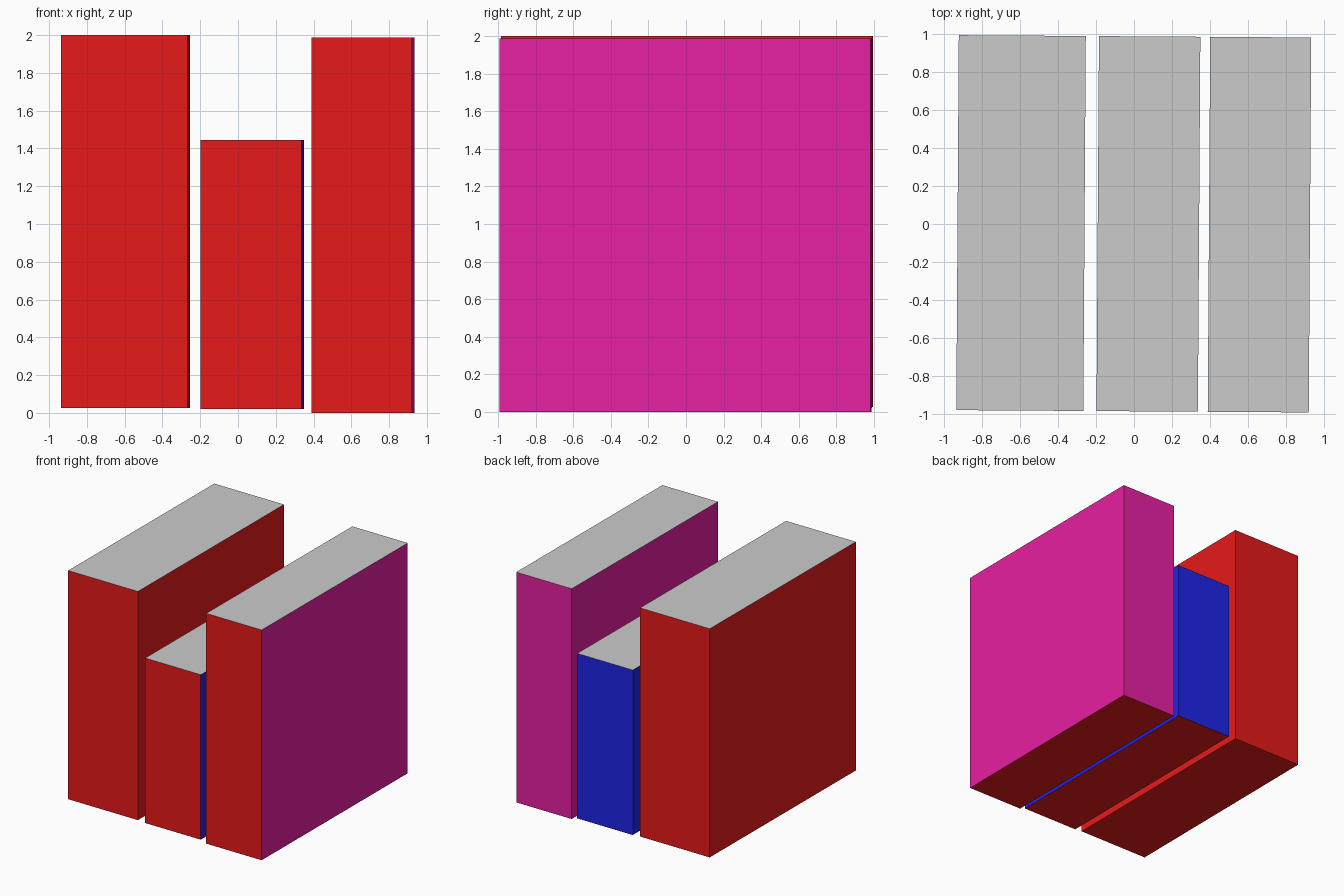
import bpy
import bmesh
from mathutils import Matrix

if "Cube" in bpy.data.objects:
    bpy.data.objects.remove(bpy.data.objects["Cube"])

TURN = -0.0066      # the whole row is turned very slightly clockwise
DEPTH = 1.975


def material(name, rgb):
    mat = bpy.data.materials.new(name)
    mat.diffuse_color = (*rgb, 1.0)
    mat.use_nodes = True
    mat.node_tree.nodes["Principled BSDF"].inputs["Base Color"].default_value = mat.diffuse_color
    return mat


GREY = material("grey_top", (0.8, 0.8, 0.8))
RED = material("red", (0.8, 0.01, 0.01))
BLUE = material("blue", (0.013, 0.018, 0.8))
MAGENTA = material("magenta", (0.8, 0.014, 0.36))


def block(name, x, width, z0, z1, side):
    """Box with red front and underside, grey top, and its own side/back colour."""
    bm = bmesh.new()
    bmesh.ops.create_cube(bm, size=1.0)
    for face in bm.faces:
        n = face.normal
        if n.z > 0.5:
            face.material_index = 0
        elif n.z < -0.5 or n.y < -0.5:
            face.material_index = 1
        else:
            face.material_index = 2
    bmesh.ops.transform(bm, matrix=Matrix.Diagonal((width, DEPTH, z1 - z0, 1)), verts=bm.verts)
    mesh = bpy.data.meshes.new(name)
    bm.to_mesh(mesh)
    bm.free()
    for mat in (GREY, RED, side):
        mesh.materials.append(mat)
    obj = bpy.data.objects.new(name, mesh)
    obj.location = (x, x * TURN + 0.001, (z0 + z1) / 2)
    obj.rotation_euler.z = TURN
    bpy.context.collection.objects.link(obj)
    return obj


# Three upright blocks in a row
block("left_tall_block", -0.595, 0.669, 0.026, 2.0, RED)
block("middle_short_block", 0.076, 0.534, 0.02, 1.444, BLUE)
block("right_tall_block", 0.661, 0.532, 0.0, 1.988, MAGENTA)
